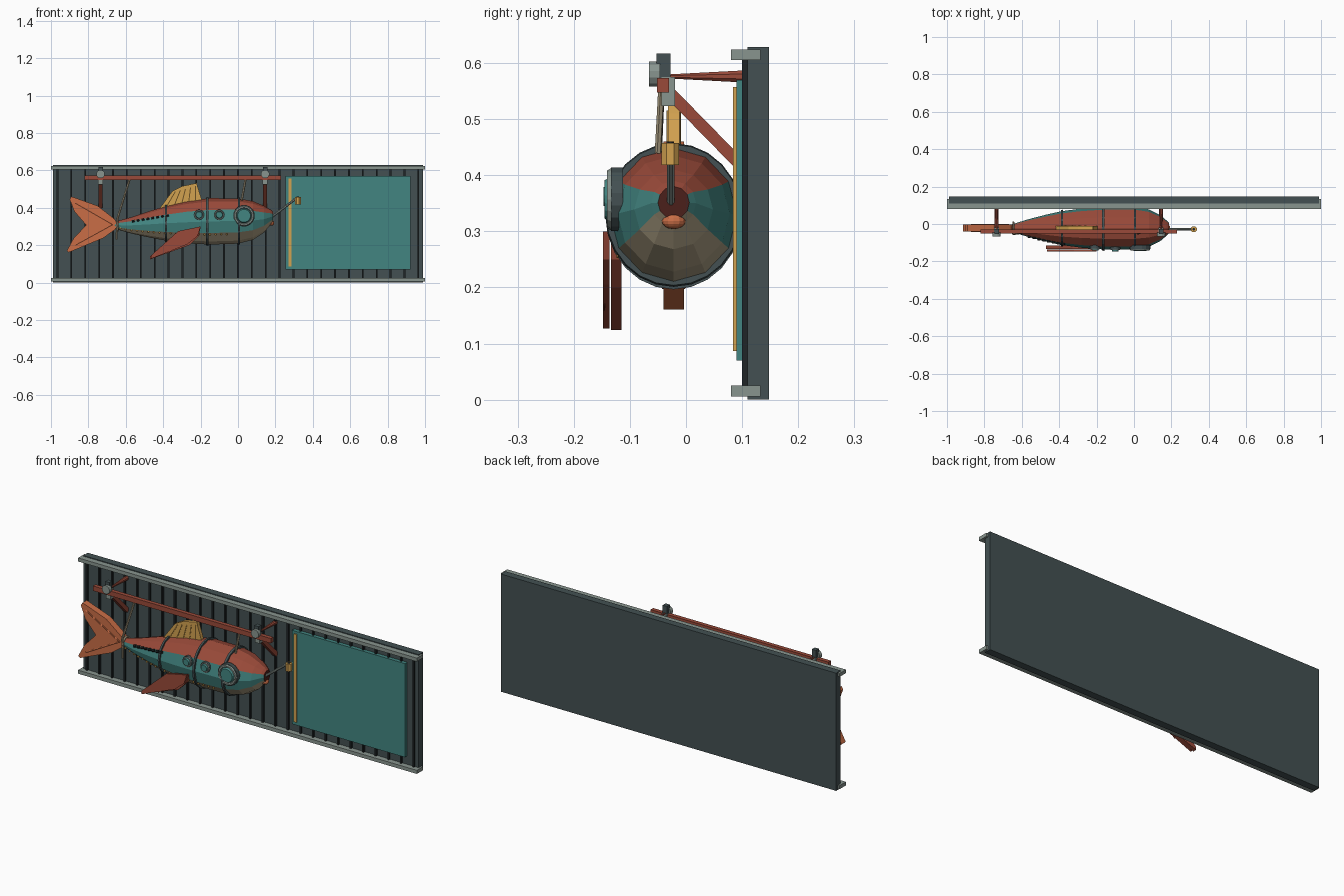
import bpy, bmesh, math
from math import sin, cos, pi, radians
from mathutils import Vector, Matrix

if "Cube" in bpy.data.objects:
    bpy.data.objects.remove(bpy.data.objects["Cube"])

def material(name, r, g, b):
    m = bpy.data.materials.new(name)
    m.use_nodes = True
    m.diffuse_color = (r, g, b, 1)
    m.node_tree.nodes["Principled BSDF"].inputs["Base Color"].default_value = (r, g, b, 1)
    return m

RED = material("painted red", .32, .068, .041)
MAROON = material("dark red", .07, .014, .011)
TEAL = material("teal", .055, .235, .22)
TAUPE = material("taupe", .4, .335, .22)
SLATE = material("slate", .056, .081, .085)
STEEL = material("grey steel", .25, .3, .275)
ORANGE = material("copper orange", .59, .155, .062)
BRASS = material("brass yellow", .65, .36, .08)
DARK = material("near black", .014, .018, .02)

MID = -.022   # depth of the fish centre plane

def finish(name, bm, *mats):
    bmesh.ops.recalc_face_normals(bm, faces=bm.faces)
    me = bpy.data.meshes.new(name)
    bm.to_mesh(me)
    bm.free()
    for m in mats:
        me.materials.append(m)
    ob = bpy.data.objects.new(name, me)
    bpy.context.collection.objects.link(ob)
    return ob

def box(name, mat, x, y, z):
    bm = bmesh.new()
    bmesh.ops.create_cube(bm, size=1)
    for v in bm.verts:
        v.co = [lo + (c + .5) * (hi - lo) for c, (lo, hi) in zip(v.co, (x, y, z))]
    return finish(name, bm, mat)

def rod(name, mat, a, b, r1, r2=None, sides=8):
    a, b = Vector(a), Vector(b)
    d = b - a
    bm = bmesh.new()
    bmesh.ops.create_cone(bm, cap_ends=True, segments=sides, radius1=r1,
                          radius2=r1 if r2 is None else r2, depth=d.length)
    turn = d.to_track_quat('Z', 'Y').to_matrix().to_4x4()
    spin = Matrix.Rotation(pi / sides, 4, 'Z')
    bm.transform(Matrix.Translation((a + b) / 2) @ turn @ spin)
    return finish(name, bm, mat)

def plate(name, mat, outline, y0, y1):
    # extruded x-z outline
    bm = bmesh.new()
    face = bm.faces.new([bm.verts.new((x, y0, z)) for x, z in outline])
    out = bmesh.ops.extrude_face_region(bm, geom=[face])
    for v in out["geom"]:
        if isinstance(v, bmesh.types.BMVert):
            v.co.y = y1
    return finish(name, bm, mat)

def torus(name, mat, matrix, big, small, n=12, m=6):
    bm = bmesh.new()
    rings = [[bm.verts.new(((big + small * cos(2*pi*j/m)) * cos(2*pi*i/n),
                            (big + small * cos(2*pi*j/m)) * sin(2*pi*i/n),
                            small * sin(2*pi*j/m))) for j in range(m)] for i in range(n)]
    for i in range(n):
        for j in range(m):
            a, b = rings[i], rings[(i + 1) % n]
            bm.faces.new((a[j], b[j], b[(j + 1) % m], a[(j + 1) % m]))
    bm.transform(matrix)
    return finish(name, bm, mat)

# Backing wall with battens and rails
box("wall_panel", SLATE, (-.99, .99), (.11, .148), (0, .628))
for i in range(27):
    x = -.965 + i * .0742
    box("wall_batten", DARK, (x - .0045, x + .0045), (.1, .111), (.02, .61))
for z in (.006, .605):
    box("wall_rail", STEEL, (-1, 1), (.08, .133), (z, z + .019))
box("sign_panel", TEAL, (.255, .922), (.09, .112), (.07, .57))
box("sign_strip", BRASS, (.27, .286), (.084, .092), (.087, .557))

# Fish body: x, bottom z, top z, half width
STATIONS = [(-.66, .288, .325, .018), (-.57, .262, .35, .046), (-.47, .24, .383, .072),
            (-.39, .225, .408, .09), (-.28, .21, .434, .105), (-.15, .203, .451, .115),
            (0, .208, .45, .115), (.08, .228, .435, .1), (.14, .268, .41, .07),
            (.175, .31, .39, .04), (.187, .322, .38, .028)]

def section(x):
    for a, b in zip(STATIONS, STATIONS[1:]):
        if a[0] <= x <= b[0]:
            t = (x - a[0]) / (b[0] - a[0])
            lo, hi, w = (p + (q - p) * t for p, q in zip(a[1:], b[1:]))
            return (lo + hi) / 2, (hi - lo) / 2, w

def skin(x, deg, lift=0):
    zc, h, w = section(x)
    a = radians(deg)
    return Vector((x, MID - (w + lift) * cos(a), zc + (h + lift) * sin(a)))

bm = bmesh.new()
rings = [[bm.verts.new(skin(s[0], 30 * k)) for k in range(12)] for s in STATIONS]
for a, b in zip(rings, rings[1:]):
    for k in range(12):
        f = bm.faces.new((a[k], b[k], b[(k + 1) % 12], a[(k + 1) % 12]))
        f.material_index = 0 if 1 <= k <= 4 else 2 if 7 <= k <= 10 else 1
bm.faces.new(rings[0])
bm.faces.new(rings[-1]).material_index = 3
finish("fish_body", bm, RED, TEAL, TAUPE, MAROON)

# Hoops round the body
for x in (-.385, -.165, .005):
    bm = bmesh.new()
    loops = [[bm.verts.new(skin(x + dx, 15 * k, lift)) for k in range(24)]
             for dx, lift in ((-.006, -.006), (-.006, .007), (.006, .007), (.006, -.006))]
    for i in range(4):
        for k in range(24):
            a, b, n = loops[i], loops[(i + 1) % 4], (k + 1) % 24
            bm.faces.new((a[k], b[k], b[n], a[n]))
    finish("body_hoop", bm, SLATE)

# Vents and rivets along the hull
for i in range(8):
    p = skin(-.56 + i * .026, 24, .002)
    rod("hull_vent", DARK, p - Vector((.007, 0, 0)), p + Vector((.007, 0, .004)), .007, sides=6)
for i in range(20):
    p = skin(-.63 + i * .03, -34, .002)
    rod("hull_rivet", BRASS, p, p + Vector((0, -.005, 0)), .005, sides=6)

# Portholes
def porthole(x, z, r, y):
    rod("porthole_back", SLATE, (x, y + .022, z), (x, y, z), r, sides=16)
    face_on = Matrix.Translation((x, y, z)) @ Matrix.Rotation(pi / 2, 4, 'X')
    torus("porthole_rim", STEEL, face_on, r * .82, r * .13, 16)
    rod("porthole_glass", TEAL, (x, y, z), (x, y - .011, z), r * .7, r * .6, 16)

porthole(.032, .357, .058, -.134)
porthole(-.1, .362, .028, -.136)
porthole(-.208, .362, .028, -.132)

# Tail fin: two lobes, each with a ray
upper = [(-.645, .315), (-.66, .34), (-.75, .41), (-.89, .46), (-.9, .445), (-.875, .38), (-.81, .305), (-.65, .298)]
lower = [(-.645, .312), (-.81, .31), (-.88, .235), (-.915, .17), (-.905, .161), (-.72, .238), (-.655, .285)]
for name, outline in (("tail_upper", upper), ("tail_lower", lower)):
    plate(name, ORANGE, outline, MID - .018, MID + .018)
for tz in (.425, .2):
    for side in (-1, 1):
        y = MID + side * .018
        rod("tail_ray", ORANGE, (-.67, y, .31), (-.87, y, tz), .004, sides=6)

# Dorsal fin with ribs
plate("dorsal_fin", BRASS, [(-.42, .395), (-.35, .49), (-.3, .515), (-.22, .532), (-.215, .51), (-.19, .43)],
      MID - .01, MID + .01)
for i in range(5):
    for side in (-1, 1):
        y = MID + side * .01
        rod("dorsal_rib", BRASS, (-.38 + i * .038, y, .41), (-.335 + i * .027, y, .487 + i * .007), .003, sides=6)

# Side fin, front plate over a root plate
plate("side_fin_root", RED, [(-.33, .265), (-.2, .295), (-.21, .25), (-.26, .2), (-.47, .124), (-.47, .14)], -.134, -.115)
plate("side_fin", RED, [(-.32, .275), (-.2, .3), (-.215, .25), (-.27, .205), (-.465, .127), (-.465, .145)], -.148, -.136)
for z in (.16, .2):
    rod("side_fin_rib", RED, (-.23, -.146, .275), (-.37 + (z - .16), -.146, z), .002, sides=6)

# Nose: lips, lamp stalk and lamp
bm = bmesh.new()
bmesh.ops.create_uvsphere(bm, u_segments=12, v_segments=8, radius=1)
bm.transform(Matrix.Translation((.178, MID, .318)) @ Matrix.Diagonal((.016, .021, .014, 1)))
finish("lips", bm, ORANGE)
rod("lamp_stalk", STEEL, (.18, MID - .005, .35), (.305, MID - .005, .445), .007)
rod("lamp_arm", STEEL, (.295, MID - .005, .443), (.32, MID - .005, .443), .006)
rod("lamp_body", BRASS, (.32, MID - .006, .418), (.32, MID - .006, .457), .017)
rod("lamp_cap", DARK, (.32, MID - .006, .456), (.32, MID - .006, .46), .007)

# Hanging beam and wall brackets
box("hanging_beam", RED, (-.82, .23), (-.052, -.03), (.547, .573))
for x in (-.735, .145):
    box("bracket_post", SLATE, (x - .012, x + .012), (-.053, -.028), (.57, .617))
    box("bracket_clamp", STEEL, (x - .014, x + .014), (-.044, -.02), (.523, .575))
    rod("bracket_disc", STEEL, (x, -.066, .58), (x, -.046, .58), .023, sides=12)
    rod("bracket_arm", RED, (x, .11, .576), (x, -.03, .576), .012, .004)
    rod("bracket_brace", RED, (x, -.03, .548), (x, .11, .405), .015, sides=4)

# Suspension ropes and the sling round the tail
for a, b in (((-.58, -.044, .55), (-.645, -.053, .34)),
             ((-.645, -.053, .34), (-.65, -.045, .23)),
             ((.04, -.044, .55), (.02, -.05, .44))):
    rod("hanging_rope", TAUPE, a, b, .006, sides=6)
torus("tail_sling", TAUPE, Matrix.Translation((-.645, MID, .306)) @ Matrix.Rotation(pi / 2, 4, 'Y'), .03, .006)
